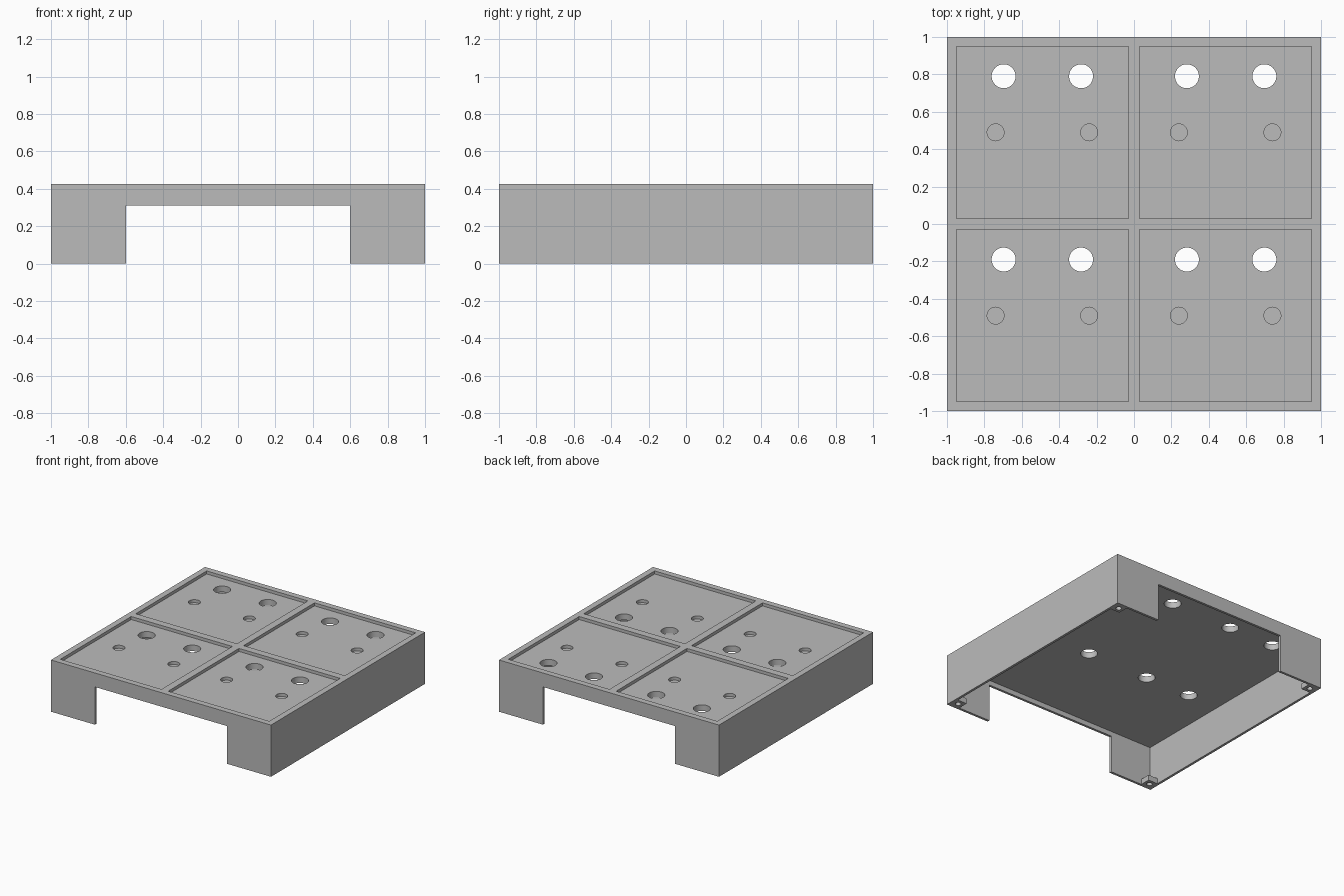
import bpy, bmesh
from mathutils import Matrix, Vector

cube = bpy.data.objects.get("Cube")
if cube:
    bpy.data.objects.remove(cube, do_unlink=True)

HEIGHT, WALL, CEILING, FLOOR = 0.425, 0.02, 0.35, 0.40
TAB, TAB_HEIGHT = 0.105, 0.045

grey = bpy.data.materials.new("light grey")
grey.use_nodes = True
grey.diffuse_color = (0.5, 0.5, 0.5, 1)
grey.node_tree.nodes["Principled BSDF"].inputs["Base Color"].default_value = (0.5, 0.5, 0.5, 1)


def add_box(bm, low, high):
    low, high = Vector(low), Vector(high)
    place = Matrix.Translation((low + high) / 2) @ Matrix.Diagonal((*(high - low), 1))
    bmesh.ops.create_cube(bm, size=1, matrix=place)


def add_cylinder(bm, x, y, radius, low, high):
    bmesh.ops.create_cone(bm, cap_ends=True, segments=48, radius1=radius, radius2=radius,
                          depth=high - low, matrix=Matrix.Translation((x, y, (low + high) / 2)))


def make_object(name, bm):
    mesh = bpy.data.meshes.new(name)
    bm.to_mesh(mesh)
    bm.free()
    mesh.materials.append(grey)
    obj = bpy.data.objects.new(name, mesh)
    bpy.context.collection.objects.link(obj)
    return obj


def cut(target, bm):
    cutter = make_object("cutter", bm)
    cutter.hide_render = True
    mod = target.modifiers.new("cut", 'BOOLEAN')
    mod.operation, mod.solver, mod.object = 'DIFFERENCE', 'EXACT', cutter
    bpy.context.view_layer.objects.active = target
    bpy.ops.object.modifier_apply(modifier=mod.name)
    bpy.data.objects.remove(cutter, do_unlink=True)


def smooth(obj):
    bpy.ops.object.select_all(action='DESELECT')
    obj.select_set(True)
    bpy.context.view_layer.objects.active = obj
    bpy.ops.object.shade_smooth_by_angle()


# Tray shell
bm = bmesh.new()
add_box(bm, (-1, -1, 0), (1, 1, HEIGHT))
tray = make_object("tray_body", bm)

# Hollow underside
inner = 1 - WALL
bm = bmesh.new()
add_box(bm, (-inner, -inner, -0.1), (inner, inner, CEILING))
cut(tray, bm)

# Openings through the front and back walls
bm = bmesh.new()
add_box(bm, (-0.6, -1.1, -0.1), (0.6, 1.1, 0.31))
cut(tray, bm)

# Four square recesses, each with two through holes and two blind sockets
recesses, holes, sockets = bmesh.new(), bmesh.new(), bmesh.new()
for cx in (-0.49, 0.49):
    for cy in (-0.49, 0.49):
        add_box(recesses, (cx - 0.46, cy - 0.46, FLOOR), (cx + 0.46, cy + 0.46, 0.5))
        for side in (-1, 1):
            add_cylinder(holes, cx + side * 0.207, cy + 0.30, 0.064, 0.3, 0.5)
            add_cylinder(sockets, cx + side * 0.25, cy, 0.045, FLOOR - 0.025, 0.5)
for cutter_mesh in (recesses, holes, sockets):
    cut(tray, cutter_mesh)
smooth(tray)

# Screw tabs in the bottom corners
for sx, x_name in ((-1, "right"), (1, "left")):
    for sy, y_name in ((-1, "front"), (1, "back")):
        xs = sorted((sx * inner, sx * (1 - TAB)))
        ys = sorted((sy * inner, sy * (1 - TAB)))
        bm = bmesh.new()
        add_box(bm, (xs[0], ys[0], 0), (xs[1], ys[1], TAB_HEIGHT))
        tab = make_object(f"{y_name}_{x_name}_screw_tab", bm)
        bm = bmesh.new()
        add_cylinder(bm, sx * 0.94, sy * 0.94, 0.022, -0.1, 0.1)
        cut(tab, bm)
        smooth(tab)
